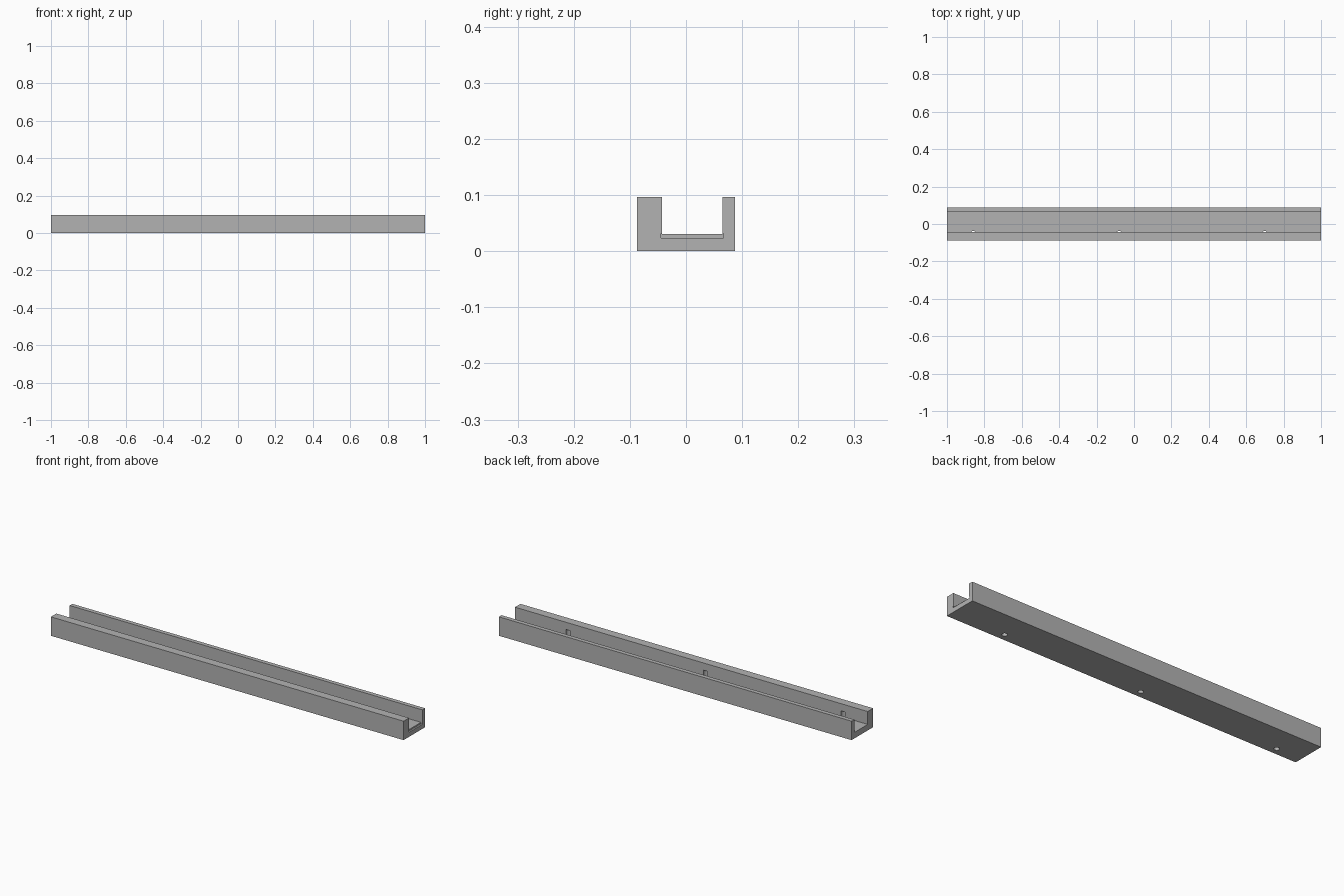
import bpy
import bmesh

cube = bpy.data.objects.get("Cube")
if cube:
    bpy.data.objects.remove(cube, do_unlink=True)

grey = bpy.data.materials.new("plain_grey")
grey.use_nodes = True
colour = (0.45, 0.45, 0.45, 1)
grey.diffuse_color = colour
grey.node_tree.nodes["Principled BSDF"].inputs["Base Color"].default_value = colour


def add_object(name, bm):
    bmesh.ops.recalc_face_normals(bm, faces=bm.faces)
    mesh = bpy.data.meshes.new(name)
    bm.to_mesh(mesh)
    bm.free()
    mesh.materials.append(grey)
    obj = bpy.data.objects.new(name, mesh)
    bpy.context.collection.objects.link(obj)
    return obj


# U-shaped channel: cross-section in (y, z), extruded along x
HALF_W, HEIGHT, FLOOR = 0.087, 0.097, 0.031
FRONT, BACK = -0.043, 0.065
profile = [(-HALF_W, 0), (HALF_W, 0), (HALF_W, HEIGHT), (BACK, HEIGHT),
           (BACK, FLOOR), (FRONT, FLOOR), (FRONT, HEIGHT), (-HALF_W, HEIGHT)]
bm = bmesh.new()
face = bm.faces.new([bm.verts.new((-1, y, z)) for y, z in profile])
extruded = bmesh.ops.extrude_face_region(bm, geom=[face])["geom"]
bmesh.ops.translate(bm, vec=(2, 0, 0),
                    verts=[v for v in extruded if isinstance(v, bmesh.types.BMVert)])
channel = add_object("channel", bm)


def cut(name, bm):
    cutter = add_object(name, bm)
    mod = channel.modifiers.new(name, "BOOLEAN")
    mod.operation = "DIFFERENCE"
    mod.solver = "EXACT"
    mod.object = cutter
    bpy.context.view_layer.objects.active = channel
    bpy.ops.object.modifier_apply(modifier=name)
    bpy.data.objects.remove(cutter, do_unlink=True)


# Shallow step in the floor at the right end
bm = bmesh.new()
bmesh.ops.create_cube(bm, size=1)
bmesh.ops.scale(bm, vec=(0.016, 0.112, 0.008), verts=bm.verts)
bmesh.ops.translate(bm, vec=(1, 0.011, 0.0272), verts=bm.verts)
cut("end_step", bm)

# Screw holes rising from the underside into the thick wall
for i, x in enumerate((-0.86, -0.08, 0.70)):
    bm = bmesh.new()
    bmesh.ops.create_cone(bm, cap_ends=True, segments=24, radius1=0.013,
                          radius2=0.013, depth=0.08)
    bmesh.ops.translate(bm, vec=(x, -0.05, 0.02), verts=bm.verts)
    cut(f"screw_hole_{i + 1}", bm)

bpy.ops.object.select_all(action="DESELECT")
channel.select_set(True)
bpy.context.view_layer.objects.active = channel
bpy.ops.object.shade_smooth_by_angle()
